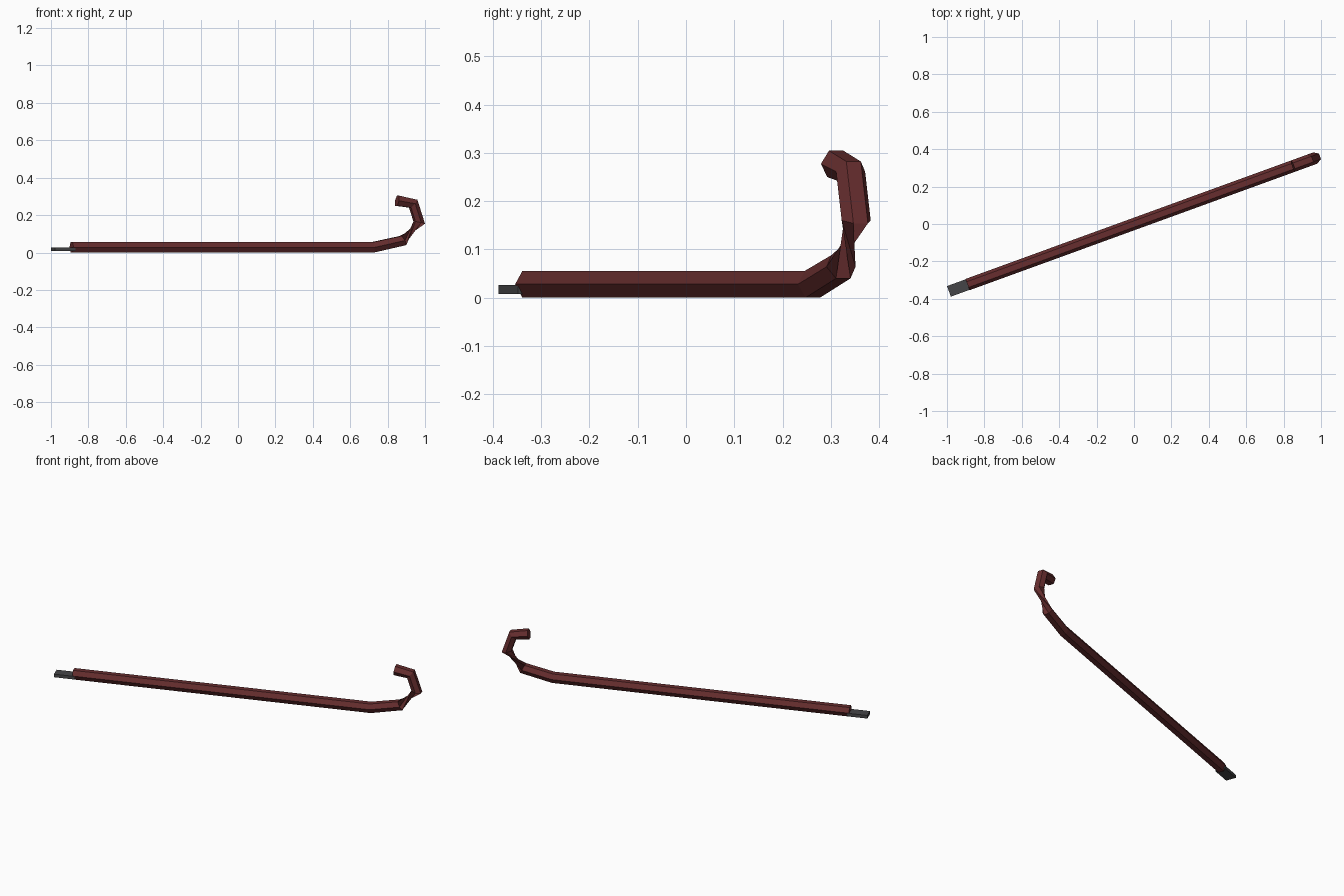
import bpy, math
from mathutils import Vector

if "Cube" in bpy.data.objects:
    bpy.data.objects.remove(bpy.data.objects["Cube"])

YAW = math.radians(20)   # the bar lies diagonally across the ground
R = 0.032                # radius of the six-sided section


def material(name, rgb):
    m = bpy.data.materials.new(name)
    m.diffuse_color = (*rgb, 1)
    m.use_nodes = True
    m.node_tree.nodes["Principled BSDF"].inputs["Base Color"].default_value = m.diffuse_color
    return m


def add_part(name, verts, faces, mat):
    me = bpy.data.meshes.new(name)
    me.from_pydata(verts, [], faces)
    me.materials.append(mat)
    ob = bpy.data.objects.new(name, me)
    ob.rotation_euler.z = YAW
    bpy.context.collection.objects.link(ob)
    return ob


red = material("dark red paint", (0.135, 0.027, 0.028))
grey = material("dark steel", (0.06, 0.06, 0.064))

# Hexagonal bar swept along its path (length, height), hook at the far end
path = [Vector((s, 0, z)) for s, z in (
    (-0.947, 0.0277), (0.766, 0.0277), (0.939, 0.064),
    (1.031, 0.16), (0.997, 0.261), (0.905, 0.277))]
n = len(path)
verts, faces = [], []
for i, p in enumerate(path):
    t = Vector()
    if i > 0:
        t += (p - path[i - 1]).normalized()
    if i < n - 1:
        t += (path[i + 1] - p).normalized()
    t.normalize()
    # section turns over at the neck, giving the twisted pinch
    u = Vector((0, -1 if i < 3 else 1, 0))
    w = u.cross(t)
    for k in range(6):
        a = k * math.pi / 3
        verts.append(p + R * (math.cos(a) * u + math.sin(a) * w))
for i in range(n - 1):
    for k in range(6):
        j = (k + 1) % 6
        faces.append((i * 6 + k, (i + 1) * 6 + k, (i + 1) * 6 + j, i * 6 + j))
faces.append(tuple(range(6)))
faces.append(tuple(reversed(range((n - 1) * 6, n * 6))))
add_part("hooked_bar", verts, faces, red)

# Flat steel pry tip
x0, x1, h, z0, z1 = -1.053, -0.935, 0.03, 0.007, 0.026
box = [(x, y, z) for x in (x0, x1) for y in (-h, h) for z in (z0, z1)]
add_part("pry_tip", box, [(0, 1, 3, 2), (4, 6, 7, 5), (0, 4, 5, 1),
                          (2, 3, 7, 6), (0, 2, 6, 4), (1, 5, 7, 3)], grey)
